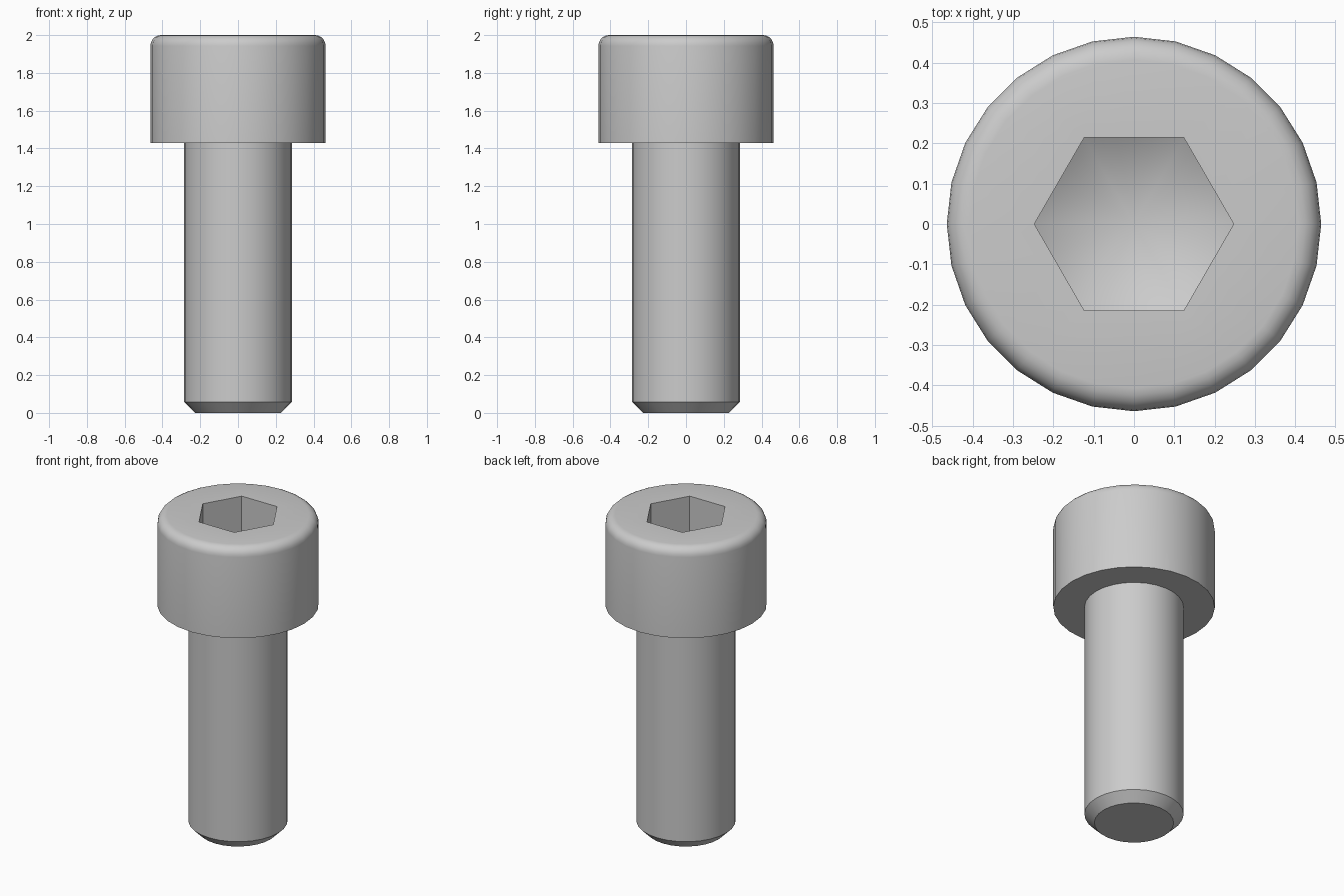
import bpy
import bmesh
from math import sin, cos, pi, radians, tan

cube = bpy.data.objects.get("Cube")
if cube:
    bpy.data.objects.remove(cube, do_unlink=True)

SEGMENTS = 28
HEAD_R, SHANK_R, HEAD_BASE, TOP = 0.464, 0.285, 1.43, 2.0
FILLET, CHAMFER = 0.057, 0.057
HEX_R, SOCKET_DEPTH, HEX_STEPS = 0.247, 0.286, 6

steel = bpy.data.materials.new("steel grey")
steel.use_nodes = True
color = (0.6, 0.6, 0.6, 1)
steel.diffuse_color = color
steel.node_tree.nodes["Principled BSDF"].inputs["Base Color"].default_value = color


def ring(bm, radius, z):
    return [bm.verts.new((radius * cos(2 * pi * i / SEGMENTS),
                          radius * sin(2 * pi * i / SEGMENTS), z))
            for i in range(SEGMENTS)]


def skin(bm, lower, upper):
    n = len(lower)
    for i in range(n):
        j = (i + 1) % n
        bm.faces.new((lower[i], lower[j], upper[j], upper[i]))


bm = bmesh.new()

# Shank with chamfered tip, underside of head, head wall and rounded rim
profile = [(SHANK_R - CHAMFER, 0), (SHANK_R, CHAMFER), (SHANK_R, HEAD_BASE),
           (HEAD_R, HEAD_BASE)]
for k in range(6):
    a = k / 5 * pi / 2
    profile.append((HEAD_R - FILLET + FILLET * cos(a), TOP - FILLET + FILLET * sin(a)))
rings = [ring(bm, r, z) for r, z in profile]
for lower, upper in zip(rings, rings[1:]):
    skin(bm, lower, upper)
bm.faces.new(rings[0][::-1])

# Hexagonal socket whose walls run down to a conical floor
corners = [(HEX_R * cos(i * pi / 3), HEX_R * sin(i * pi / 3)) for i in range(6)]
slope = tan(radians(30))
apex_z = TOP - SOCKET_DEPTH - HEX_R * slope
mouth, floor = [], []
for i, (x0, y0) in enumerate(corners):
    x1, y1 = corners[(i + 1) % 6]
    for s in range(HEX_STEPS):
        t = s / HEX_STEPS
        x, y = x0 + (x1 - x0) * t, y0 + (y1 - y0) * t
        mouth.append(bm.verts.new((x, y, TOP)))
        floor.append(bm.verts.new((x, y, apex_z + slope * (x * x + y * y) ** 0.5)))
skin(bm, mouth, floor)
apex = bm.verts.new((0, 0, apex_z))
for i in range(len(floor)):
    bm.faces.new((floor[i], floor[(i + 1) % len(floor)], apex))

# Flat top of the head between rim and socket
rim_edges = [bm.edges.get((loop[i - 1], loop[i]))
             for loop in (rings[-1], mouth) for i in range(len(loop))]
bmesh.ops.triangle_fill(bm, use_beauty=True, edges=rim_edges, normal=(0, 0, 1))
bmesh.ops.recalc_face_normals(bm, faces=bm.faces[:])

mesh = bpy.data.meshes.new("socket_head_screw")
bm.to_mesh(mesh)
bm.free()
mesh.materials.append(steel)
screw = bpy.data.objects.new("socket_head_screw", mesh)
bpy.context.collection.objects.link(screw)

bpy.ops.object.select_all(action='DESELECT')
screw.select_set(True)
bpy.context.view_layer.objects.active = screw
bpy.ops.object.shade_smooth_by_angle(angle=radians(30))
